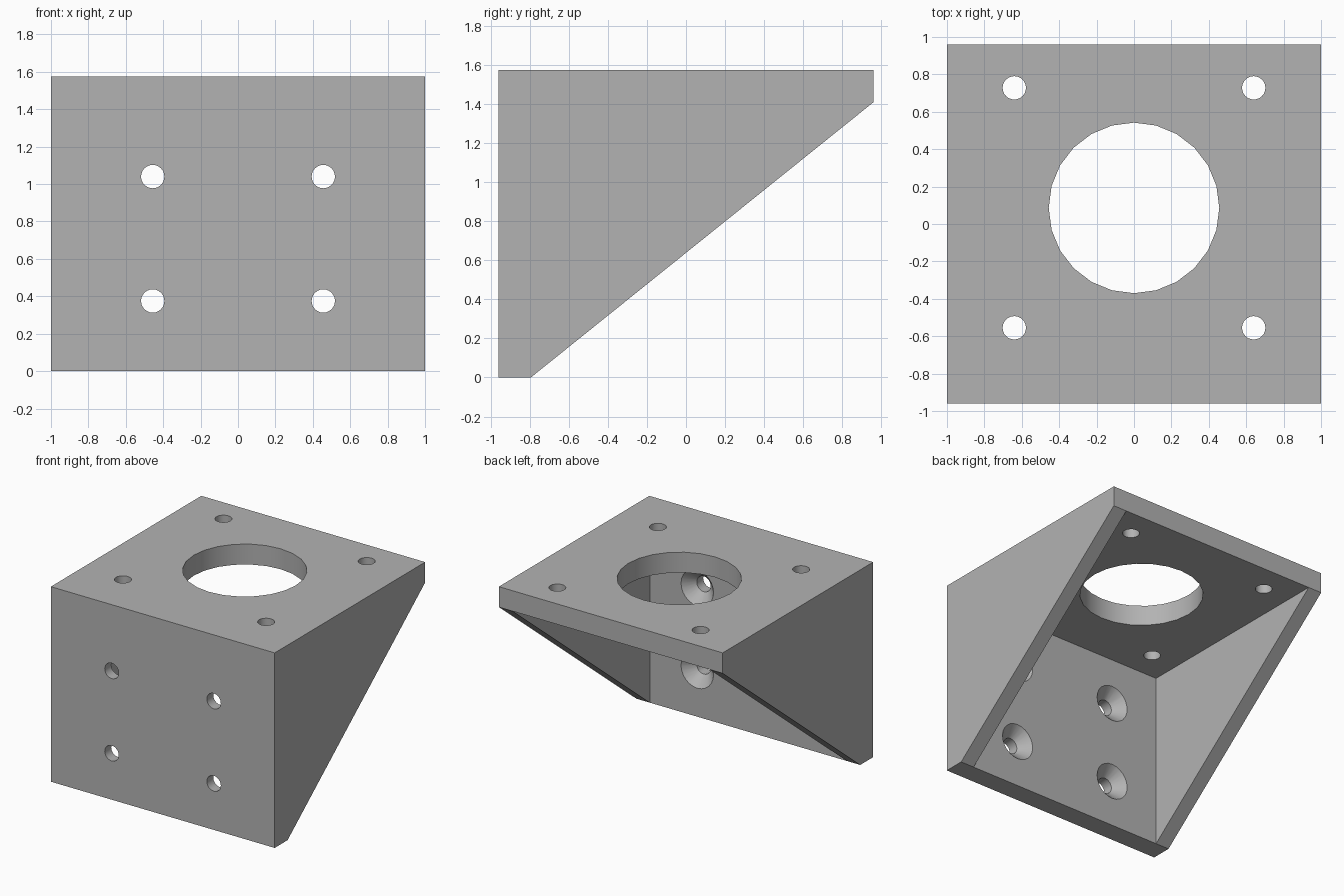
import bpy, bmesh, math
from mathutils import Matrix

cube = bpy.data.objects.get("Cube")
if cube:
    bpy.data.objects.remove(cube, do_unlink=True)

WALL, PLATE = 0.12, 0.165          # gusset and plate thickness
HALF_Y, HEIGHT = 0.96, 1.575
INNER_Y, INNER_Z = -HALF_Y + PLATE, HEIGHT - PLATE
BOLT = 0.0625

grey = bpy.data.materials.new("plain grey")
grey.use_nodes = True
grey.diffuse_color = (0.45, 0.45, 0.45, 1)
grey.node_tree.nodes["Principled BSDF"].inputs["Base Color"].default_value = (0.45, 0.45, 0.45, 1)


def make_object(name, bm):
    bmesh.ops.recalc_face_normals(bm, faces=bm.faces)
    mesh = bpy.data.meshes.new(name)
    bm.to_mesh(mesh)
    bm.free()
    mesh.materials.append(grey)
    obj = bpy.data.objects.new(name, mesh)
    bpy.context.collection.objects.link(obj)
    return obj


def prism(name, profile, half_width):
    """Extrude a (y, z) profile symmetrically along x."""
    bm = bmesh.new()
    face = bm.faces.new([bm.verts.new((-half_width, y, z)) for y, z in profile])
    new = bmesh.ops.extrude_face_region(bm, geom=[face])["geom"]
    bmesh.ops.translate(bm, vec=(2 * half_width, 0, 0),
                        verts=[v for v in new if isinstance(v, bmesh.types.BMVert)])
    return make_object(name, bm)


def drill(name, centre, axis, r1, r2, depth, sides=24):
    """Cylinder or cone cutter along y or z; r1 is at the low end."""
    bm = bmesh.new()
    turn = Matrix.Rotation(-math.pi / 2, 4, "X") if axis == "y" else Matrix()
    bmesh.ops.create_cone(bm, cap_ends=True, segments=sides, radius1=r1, radius2=r2,
                          depth=depth, matrix=Matrix.Translation(centre) @ turn)
    return make_object(name, bm)


def cut(target, cutter):
    mod = target.modifiers.new("cut", "BOOLEAN")
    mod.operation, mod.solver, mod.object = "DIFFERENCE", "EXACT", cutter
    bpy.context.view_layer.objects.active = target
    bpy.ops.object.modifier_apply(modifier=mod.name)
    bpy.data.objects.remove(cutter, do_unlink=True)


# Bracket body: sloped side profile, hollowed to leave two plates and two gussets
bracket = prism("mounting_bracket", [(-HALF_Y, 0), (INNER_Y, 0), (HALF_Y, INNER_Z),
                                     (HALF_Y, HEIGHT), (-HALF_Y, HEIGHT)], 1)
cut(bracket, prism("cavity", [(INNER_Y, -1), (2, -1), (2, INNER_Z), (INNER_Y, INNER_Z)], 1 - WALL))

# Large bore and four bolt holes through the top plate
cut(bracket, drill("bore", (0, 0.086, HEIGHT), "z", 0.456, 0.456, 0.6))
for x in (-0.64, 0.64):
    for y in (-0.555, 0.728):
        cut(bracket, drill("top_hole", (x, y, HEIGHT), "z", BOLT, BOLT, 0.6))

# Front plate bolt holes, countersunk from the inside
SINK = PLATE / 2
for x in (-0.456, 0.456):
    for z in (0.375, 1.04):
        cut(bracket, drill("front_hole", (x, -HALF_Y, z), "y", BOLT, BOLT, 0.6))
        # the cone runs past the inner face at the same 45 degree slope
        cut(bracket, drill("countersink", (x, INNER_Y, z), "y", BOLT, BOLT + 2 * SINK, 2 * SINK))

bpy.ops.object.select_all(action="DESELECT")
bracket.select_set(True)
bpy.context.view_layer.objects.active = bracket
bpy.ops.object.shade_smooth_by_angle(angle=math.radians(30))
